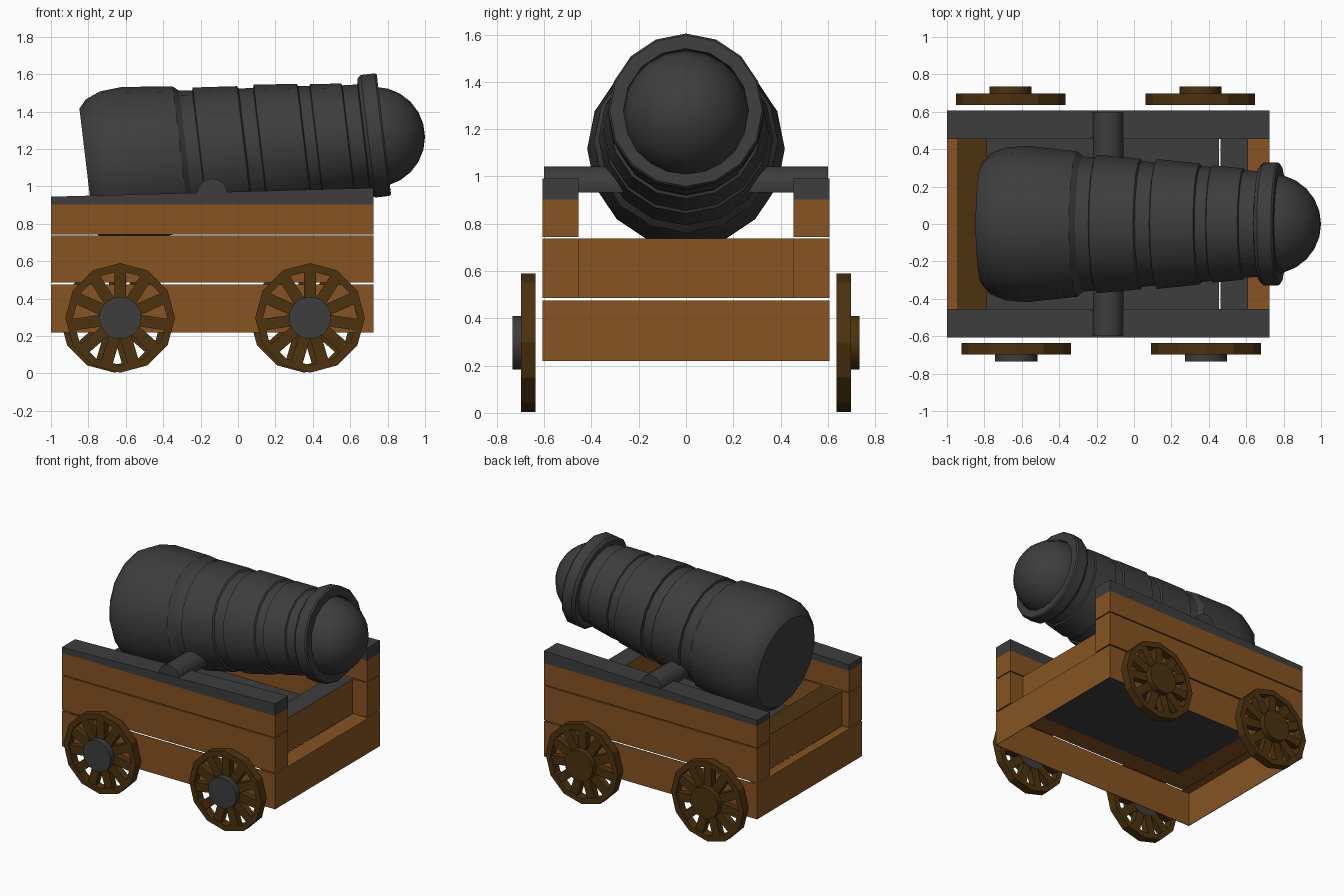
import bpy, bmesh, math
from mathutils import Matrix, Vector

if "Cube" in bpy.data.objects:
    bpy.data.objects.remove(bpy.data.objects["Cube"])


def mat(name, rgb):
    m = bpy.data.materials.new(name)
    m.diffuse_color = (*rgb, 1)
    m.use_nodes = True
    m.node_tree.nodes["Principled BSDF"].inputs["Base Color"].default_value = m.diffuse_color
    return m


IRON = mat("dark iron", (0.047, 0.047, 0.047))
WOOD = mat("brown wood", (0.24, 0.088, 0.016))
DARK = mat("dark wood", (0.073, 0.032, 0.0045))


def finish(name, bm, mats, smooth=False):
    bmesh.ops.recalc_face_normals(bm, faces=bm.faces[:])
    me = bpy.data.meshes.new(name)
    bm.to_mesh(me)
    bm.free()
    for m in mats:
        me.materials.append(m)
    ob = bpy.data.objects.new(name, me)
    bpy.context.collection.objects.link(ob)
    if smooth:
        bpy.context.view_layer.objects.active = ob
        ob.select_set(True)
        bpy.ops.object.shade_smooth_by_angle(angle=math.radians(32))
        ob.select_set(False)
    return ob


def add_box(bm, x, y, z, rot=None):
    m = Matrix.Translation([(a + b) / 2 for a, b in (x, y, z)]) @ \
        Matrix.Diagonal((x[1] - x[0], y[1] - y[0], z[1] - z[0], 1))
    return bmesh.ops.create_cube(bm, size=1, matrix=(rot or Matrix()) @ m)["verts"]


def box(name, x, y, z, m, top=None):
    bm = bmesh.new()
    add_box(bm, x, y, z)
    if top:
        bm.normal_update()
        for f in bm.faces:
            if f.normal.z > 0.5:
                f.material_index = 1
    return finish(name, bm, [m, top] if top else [m])


def lathe(bm, profile, sides, matrix, closed=False):
    """Revolve (position along axis, radius) points around local x."""
    rings = []
    for s, r in profile:
        if r == 0:
            rings.append([bm.verts.new(matrix @ Vector((s, 0, 0)))] * sides)
        else:
            rings.append([bm.verts.new(matrix @ Vector(
                (s, r * math.sin(math.tau * i / sides), r * math.cos(math.tau * i / sides))))
                for i in range(sides)])
    pairs = list(zip(rings, rings[1:]))
    if closed:
        pairs.append((rings[-1], rings[0]))
    for a, b in pairs:
        for i in range(sides):
            j = (i + 1) % sides
            bm.faces.new(list(dict.fromkeys([a[i], a[j], b[j], b[i]])))


# barrel: stepped profile measured back from the muzzle face
tilt = Matrix.Translation((0.78, 0, 1.278)) @ Matrix.Rotation(-math.radians(6.8), 4, 'Y')
bm = bmesh.new()
lathe(bm, [(-1.6, 0), (-1.6, .33), (-1.56, .375), (-1.48, .408), (-1.36, .418),
           (-1.09, .388), (-1.06, .362), (-.99, .354), (-.985, .37), (-.75, .349),
           (-.742, .336), (-.665, .329), (-.66, .347), (-.43, .323), (-.424, .31),
           (-.365, .304), (-.36, .314), (-.195, .297), (-.19, .287), (-.11, .282),
           (-.105, .313), (-.085, .33), (-.01, .33), (0, .322), (0, .265),
           (-.1, .262), (-.1, 0)], 16, tilt)
finish("barrel", bm, [IRON], True)

# ball in the muzzle
bm = bmesh.new()
bmesh.ops.create_uvsphere(bm, u_segments=20, v_segments=12, radius=0.268,
                          matrix=Matrix.Translation((0.732, 0, 1.264)) @ Matrix.Rotation(math.pi / 2, 4, 'Y'))
finish("cannon_ball", bm, [IRON], True)

# trunnion bar resting on the rails, flat underneath
bm = bmesh.new()
bmesh.ops.create_cone(bm, cap_ends=True, segments=16, radius1=.082, radius2=.082, depth=1.2,
                      matrix=Matrix.Translation((-.138, 0, .96)) @ Matrix.Rotation(math.pi / 2, 4, 'X'))
for v in bm.verts:
    v.co.z = max(v.co.z, .932)
bmesh.ops.remove_doubles(bm, verts=bm.verts[:], dist=1e-5)
finish("trunnion", bm, [IRON], True)

# carriage sides, mirrored left and right
X = (-1.0, .725)
for side, sg in (("front", -1), ("back", 1)):
    def yr(a, b):
        return tuple(sorted((sg * a, sg * b)))
    box(side + "_lower_plank", X, yr(.603, .607), (.22, .476), WOOD)
    box(side + "_middle_plank", X, yr(.455, .607), (.485, .737), WOOD)
    box(side + "_upper_plank", X, yr(.455, .607), (.744, .903), WOOD)
    # sloping iron cap rail
    bm = bmesh.new()
    for v in add_box(bm, X, yr(.455, .607), (.903, .96)):
        if v.co.z > .93:
            v.co.z = .945 if v.co.x < 0 else .992
    finish(side + "_cap_rail", bm, [IRON])

# carriage ends: thin lower boards, ledges and recessed panels
box("muzzle_end_plank", (.721, .725), (-.607, .607), (.22, .476), WOOD)
box("muzzle_end_ledge", (.60, .725), (-.602, .602), (.472, .476), WOOD)
box("breech_end_plank", (-1, -.996), (-.607, .607), (.22, .476), WOOD)
box("breech_end_ledge", (-1, -.935), (-.602, .602), (.472, .476), WOOD)
box("muzzle_end_panel", (.463, .61), (-.455, .455), (.485, .737), WOOD, IRON)
box("breech_end_panel", (-.945, -.785), (-.455, .455), (.485, .737), WOOD, DARK)
box("floor", (-.785, .455), (-.455, .455), (.487, .51), IRON)


# wheels: twelve-sided rim, eleven spokes, round hub
def wheel(name, x, sg, hub_mat):
    place = Matrix.Translation((x, sg * .667, .297)) @ Matrix.Rotation(sg * math.pi / 2, 4, 'Z')
    bm = bmesh.new()
    lathe(bm, [(-.031, .293), (.031, .293), (.031, .252), (-.031, .252)], 12, place, True)
    for i in range(11):
        add_box(bm, (-.025, .025), (-.031, .031), (.08, .262),
                place @ Matrix.Rotation(math.tau * i / 11, 4, 'X'))
    finish(name, bm, [DARK])
    bm = bmesh.new()
    lathe(bm, [(-.028, 0), (-.028, .113), (.067, .113), (.067, 0)], 20, place)
    finish(name + "_hub", bm, [hub_mat], True)


for label, x in (("breech", -.63), ("muzzle", .385)):
    wheel(label + "_front_wheel", x, -1, IRON)
    wheel(label + "_back_wheel", x - .03, 1, DARK)
